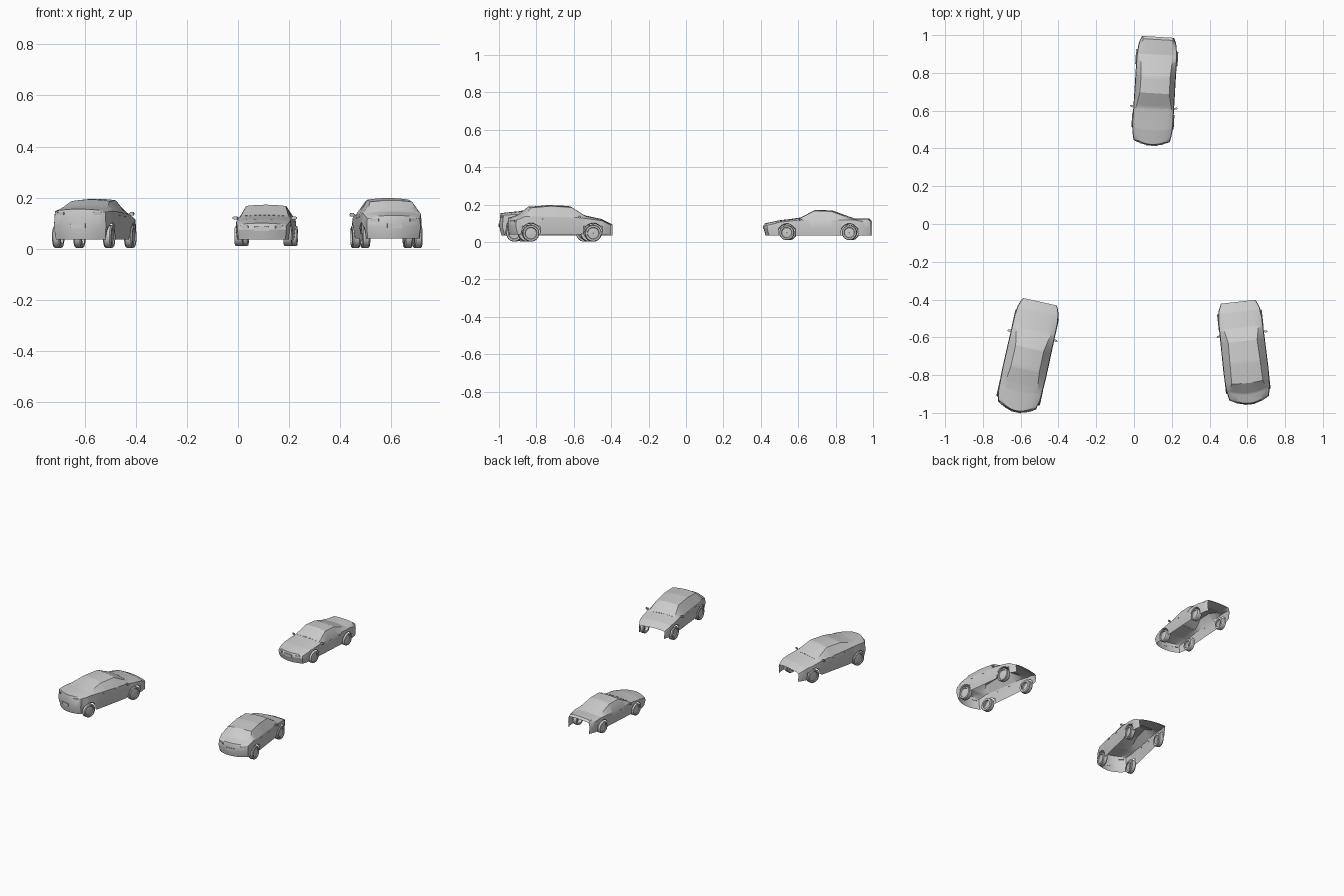
import bpy, bmesh, math
from mathutils import Matrix, Vector

if "Cube" in bpy.data.objects:
    bpy.data.objects.remove(bpy.data.objects["Cube"])


def lerp(table, y):
    if y <= table[0][0]:
        return table[0][1]
    for (a, u), (b, v) in zip(table, table[1:]):
        if y <= b:
            return u + (v - u) * (y - a) / (b - a)
    return table[-1][1]


def finish(name, bm, M, angle=28):
    bm.transform(M)
    mesh = bpy.data.meshes.new(name)
    bm.to_mesh(mesh)
    bm.free()
    ob = bpy.data.objects.new(name, mesh)
    bpy.context.collection.objects.link(ob)
    bpy.ops.object.select_all(action='DESELECT')
    ob.select_set(True)
    bpy.context.view_layer.objects.active = ob
    bpy.ops.object.shade_smooth_by_angle(angle=math.radians(angle))


def box(name, size, loc, M, rz=0.0, bevel=0.0):
    bm = bmesh.new()
    bmesh.ops.create_cube(bm, size=1, matrix=Matrix.Diagonal((*size, 1)))
    if bevel:
        bmesh.ops.bevel(bm, geom=bm.edges[:], offset=bevel, segments=2, affect='EDGES')
    finish(name, bm, M @ Matrix.Translation(loc) @ Matrix.Rotation(rz, 4, 'Z'))


def grid(bm, rows):
    vs = [[bm.verts.new(p) for p in r] for r in rows]
    for a, b in zip(vs, vs[1:]):
        for i in range(len(a) - 1):
            bm.faces.new((a[i], a[i + 1], b[i + 1], b[i]))


def wheel(name, x, y, z, r, M):
    side = 1 if x > 0 else -1
    T = M @ Matrix.Translation((x, y, z)) @ Matrix.Rotation(side * math.pi / 2, 4, 'Y')
    bm = bmesh.new()
    # tyre and dished rim turned from one profile
    prof = [(r * .6, -.016), (r * .92, -.016), (r, -.011), (r, .011), (r * .92, .016),
            (r * .72, .016), (r * .66, .011), (r * .25, .013), (0.0005, .013)]
    n = 24
    grid(bm, [[(q * math.cos(k * math.tau / n), q * math.sin(k * math.tau / n), h)
               for q, h in prof] for k in range(n + 1)])
    bmesh.ops.remove_doubles(bm, verts=bm.verts[:], dist=1e-5)
    bmesh.ops.recalc_face_normals(bm, faces=bm.faces[:])
    finish(name, bm, T)


def car(name, loc, turn, c):
    M = Matrix.Translation((*loc, 0)) @ Matrix.Rotation(math.radians(turn), 4, 'Z')
    y0, y1 = c['ends']
    wz, wr = c['wheel']
    R = wr * 1.14
    end = y0 if c['closed'] < 0 else y1

    # stations along the car: even steps, profile breaks and wheel arch points
    ys = {round(y0 + (y1 - y0) * k / 24, 4) for k in range(25)}
    ys |= {round(p[0], 4) for p in c['top'] if y0 <= p[0] <= y1}
    for wy in c['axles']:
        ys |= {round(wy + R * math.cos(math.pi * k / 10), 4) for k in range(11)}
    ys = sorted(y for y in ys if y0 <= y <= y1)

    def section(y):
        low = c['sill']
        for wy in c['axles']:
            d = abs(y - wy)
            if d < R:
                low = max(low, wz + math.sqrt(R * R - d * d))
        belt, top = lerp(c['belt'], y), lerp(c['top'], y)
        w, tw = lerp(c['width'], y), lerp(c['topw'], y)
        mid = min(belt - .008, max(c['mid'], low + .004))
        out = [0, 0, 0, 0]
        if abs(y - end) < 1e-4:
            out = [d * c['closed'] for d in c['bumper']] + [0]
        pts = [(w * .95, low), (w, mid), (w * .975, belt), (tw, top - c['crown'])]
        return [(x, y + o, z) for (x, z), o in zip(pts, out)]

    def bow(y, s):
        h = end
        t = max(0, (y / h - .6) / .4) if y * h > 0 else 0
        return c['closed'] * c['bow'] * t * (1 - s * s)

    secs = [section(y) for y in ys]
    S = [k / 5 - 1 for k in range(11)]
    bm = bmesh.new()
    # body sides with side windows
    for m in (-1, 1):
        grid(bm, [[(m * x, y, z) for x, y, z in s] for s in secs])
    # bonnet, windscreen, roof, rear glass and deck, continuing down the closed bumper
    rows = [[(s * p[3][0], y + bow(y, s), p[3][2] + c['crown'] * (1 - s * s)) for s in S]
            for y, p in zip(ys, secs)]
    p = secs[0] if c['closed'] < 0 else secs[-1]
    down = [[(s * x, y + bow(end, s), z) for s in S] for x, y, z in (p[2], p[1], p[0])]
    rows = down[::-1] + rows if c['closed'] < 0 else rows + down
    grid(bm, rows)
    bmesh.ops.remove_doubles(bm, verts=bm.verts[:], dist=1e-5)
    bmesh.ops.recalc_face_normals(bm, faces=bm.faces[:])
    finish(name + '_body', bm, M)

    # wheels, mirrors, door handles and lamps on both sides
    for m, side in ((-1, 'left'), (1, 'right')):
        for wy, pos in zip(c['axles'], ('rear', 'front')):
            wheel(f'{name}_{pos}_{side}_wheel', m * c['track'], wy, wz, wr, M)
        my = c['mirror']
        mw = lerp(c['width'], my)
        mz = lerp(c['belt'], my) + .003
        box(f'{name}_{side}_mirror', (.022, .010, .013), (m * (mw + .007), my, mz), M,
            -m * .2, .003)
        for k, hy in enumerate((my - .09, my - .19)):
            box(f'{name}_{side}_handle_{k}', (.004, .016, .004),
                (m * (lerp(c['width'], hy) * .985), hy, lerp(c['belt'], hy) - .012), M)
        s = .72
        box(f'{name}_{side}_lamp', (.036, .006, .012),
            (m * s * p[1][0], p[2][1] + bow(end, s), p[2][2] - .006), M,
            -m * .5 * c['closed'], .001)
    # number plate and lower bumper strip
    box(name + '_plate', (.058, .004, .018),
        (0, p[1][1] + bow(end, .15), c['mid'] + .004), M)
    # row of wiper and vent pieces at the windscreen base
    sy = c['cowl']
    for k in range(9):
        box(f'{name}_cowl_{k}', (.008, .004, .003),
            ((k - 4) * .018, sy, lerp(c['top'], sy) - c['crown'] * ((k - 4) / 5) ** 2), M)


sedan = dict(
    ends=(-.265, .288), closed=-1, bow=.037, bumper=(-.004, .008, .002), crown=.006,
    wheel=(.047, .045), axles=(-.205, .178), track=.102, sill=.035, mid=.085,
    mirror=.105, cowl=.137,
    top=[(-.265, .155), (-.19, .165), (-.08, .192), (.035, .195), (.137, .146), (.24, .124), (.288, .1)],
    belt=[(-.265, .143), (-.2, .148), (.1, .134), (.24, .113), (.288, .09)],
    width=[(-.265, .104), (-.22, .115), (-.1, .119), (.19, .117), (.25, .11), (.288, .092)],
    topw=[(-.265, .09), (-.19, .09), (-.08, .077), (.035, .076), (.137, .094), (.288, .078)])

hatchback = dict(
    ends=(-.237, .27), closed=-1, bow=.033, bumper=(-.004, .006, .003), crown=.006,
    wheel=(.047, .045), axles=(-.163, .172), track=.103, sill=.04, mid=.085,
    mirror=.098, cowl=.135,
    top=[(-.237, .13), (-.2, .145), (-.158, .189), (-.05, .198), (.06, .191), (.135, .143), (.22, .125), (.27, .1)],
    belt=[(-.237, .118), (-.19, .138), (.1, .13), (.22, .114), (.27, .09)],
    width=[(-.237, .106), (-.19, .117), (-.1, .12), (.17, .117), (.23, .11), (.27, .092)],
    topw=[(-.237, .093), (-.2, .1), (-.158, .083), (.06, .077), (.135, .093), (.27, .078)])

coupe = dict(
    ends=(-.284, .262), closed=1, bow=.024, bumper=(-.004, .006, .002), crown=.005,
    wheel=(.05, .04), axles=(-.173, .162), track=.096, sill=.035, mid=.075,
    mirror=.09, cowl=.097,
    top=[(-.284, .115), (-.27, .127), (-.19, .127), (-.075, .169), (.015, .172), (.095, .131), (.2, .116), (.262, .1)],
    belt=[(-.284, .1), (-.2, .119), (.1, .117), (.2, .106), (.262, .09)],
    width=[(-.284, .085), (-.25, .1), (-.18, .107), (.17, .108), (.23, .105), (.262, .096)],
    topw=[(-.284, .078), (-.19, .085), (-.075, .077), (.015, .078), (.095, .094), (.262, .086)])

car('sedan', (-.56, -.693), -12.5, sedan)
car('hatchback', (.582, -.68), 6.5, hatchback)
car('coupe', (.11, .707), 176.5, coupe)
